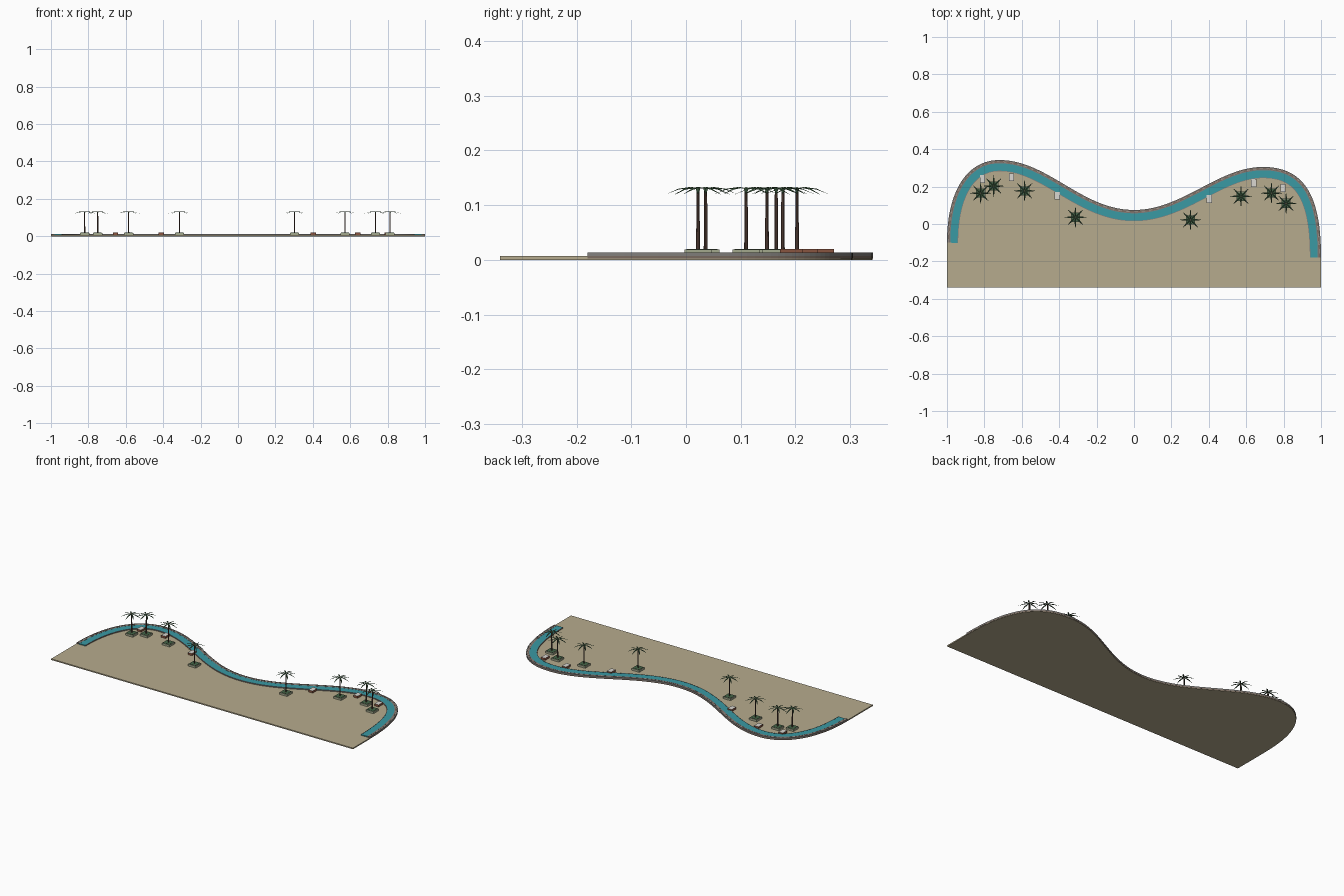
import bpy, bmesh, math
from mathutils import Vector, Matrix
from mathutils.geometry import interpolate_bezier

if "Cube" in bpy.data.objects:
    bpy.data.objects.remove(bpy.data.objects["Cube"], do_unlink=True)


def material(name, r, g, b):
    m = bpy.data.materials.new(name)
    m.use_nodes = True
    m.diffuse_color = (r, g, b, 1)
    m.node_tree.nodes["Principled BSDF"].inputs["Base Color"].default_value = (r, g, b, 1)
    return m


SAND = material("sand", 0.47, 0.41, 0.27)
BLUE = material("lane blue", 0.042, 0.32, 0.37)
KERB = material("kerb grey", 0.23, 0.22, 0.21)
BROWN = material("paving brown", 0.20, 0.15, 0.12)
DASH = material("dash grey", 0.42, 0.38, 0.34)
PALE = material("seat pale grey", 0.70, 0.68, 0.64)
STONE = material("planter stone", 0.37, 0.40, 0.27)
LEAF = material("leaf green", 0.06, 0.13, 0.065)
BARK = material("bark", 0.11, 0.06, 0.045)
WOOD = material("bench wood", 0.25, 0.09, 0.05)


def finish(name, bm, *mats):
    bmesh.ops.recalc_face_normals(bm, faces=bm.faces)
    mesh = bpy.data.meshes.new(name)
    bm.to_mesh(mesh)
    bm.free()
    for m in mats:
        mesh.materials.append(m)
    ob = bpy.data.objects.new(name, mesh)
    bpy.context.collection.objects.link(ob)
    return ob


# Shore line: each knot is (left handle, point, right handle)
knots = [((-1, -0.2), (-1, -0.10), (-1, 0.18)),
         ((-0.89, 0.342), (-0.72, 0.342), (-0.46, 0.342)),
         ((-0.28, 0.075), (0, 0.075), (0.26, 0.075)),
         ((0.45, 0.305), (0.69, 0.305), (0.93, 0.305)),
         ((1, 0.12), (1, -0.18), (1, -0.3))]
shore = []
for a, b in zip(knots, knots[1:]):
    pts = interpolate_bezier(*[Vector((*p, 0)) for p in (a[1], a[2], b[0], b[1])], 40)
    shore += pts if not shore else pts[1:]
inward = []
for i in range(len(shore)):
    t = shore[min(i + 1, len(shore) - 1)] - shore[max(i - 1, 0)]
    inward.append(Vector((t.y, -t.x, 0)).normalized())

# Ground slab, just inside the kerb face
bm = bmesh.new()
edge = [p + n * 0.001 for p, n in zip(shore, inward)]
outline = [Vector((-1, -0.34, 0)), shore[0]] + edge + [shore[-1], Vector((1, -0.34, 0))]
base = bm.faces.new([bm.verts.new(p) for p in outline])
top = bmesh.ops.extrude_face_region(bm, geom=[base])["geom"]
for v in top:
    if isinstance(v, bmesh.types.BMVert):
        v.co.z = 0.007
finish("ground", bm, SAND)


def strip(bm, o0, o1, z0, z1, first=0, last=None):
    """Sweep a box section along the shore between two inward offsets."""
    rings = []
    for p, n in list(zip(shore, inward))[first:last]:
        rings.append([bm.verts.new(p + n * o + Vector((0, 0, z)))
                      for o, z in ((o0, z0), (o1, z0), (o1, z1), (o0, z1))])
    for a, b in zip(rings, rings[1:]):
        for k in range(4):
            j = (k + 1) % 4
            bm.faces.new((a[k], a[j], b[j], b[k]))
    bm.faces.new(rings[0])
    bm.faces.new(rings[-1][::-1])


# Raised promenade in parallel bands
for name, o0, o1, z0, z1, mat in (("foundation", 0, 0.004, 0.002, 0.007, BROWN),
                                  ("outer_kerb", 0, 0.005, 0.007, 0.013, KERB),
                                  ("paving", 0.005, 0.014, 0.006, 0.012, BROWN),
                                  ("middle_kerb", 0.014, 0.018, 0.006, 0.0125, KERB),
                                  ("blue_lane", 0.018, 0.057, 0.006, 0.012, BLUE),
                                  ("inner_kerb", 0.057, 0.060, 0.006, 0.0125, KERB)):
    bm = bmesh.new()
    strip(bm, o0, o1, z0, z1)
    finish(name, bm, mat)

# Dashes along the paving
bm = bmesh.new()
for i in range(0, len(shore) - 2, 2):
    strip(bm, 0.008, 0.011, 0.0118, 0.0128, i, i + 2)
finish("paving_dashes", bm, DASH)


def block(name, x, y, w, d, z0, z1, side, cap):
    """Box whose upward face takes the cap colour."""
    bm = bmesh.new()
    bmesh.ops.create_cube(bm, size=1)
    for v in bm.verts:
        v.co = Vector((x + v.co.x * w, y + v.co.y * d, z1 if v.co.z > 0 else z0))
    bm.normal_update()
    for f in bm.faces:
        f.material_index = int(f.normal.z > 0.9)
    finish(name, bm, side, cap)


def palm(n, x, y):
    block(f"planter_{n}", x, y, 0.050, 0.050, 0.006, 0.0185, STONE, STONE)
    block(f"planting_{n}", x, y, 0.043, 0.043, 0.018, 0.020, LEAF, LEAF)
    # Trunk
    bm = bmesh.new()
    bmesh.ops.create_cone(bm, cap_ends=True, segments=8, radius1=0.0036, radius2=0.0026,
                          depth=0.113, matrix=Matrix.Translation((x, y, 0.0755)))
    finish(f"trunk_{n}", bm, BARK)
    # Arching fronds with a folded midrib
    bm = bmesh.new()
    section = ((0.0, 0.131, 0.0015), (0.016, 0.133, 0.0042), (0.036, 0.130, 0.0038), (0.058, 0.120, 0.0004))
    for k in range(8):
        turn = Matrix.Translation((x, y, 0)) @ Matrix.Rotation(math.tau * k / 8, 4, "Z")
        rows = [[bm.verts.new(turn @ Vector((r, s * w, z - abs(s) * w * 0.4))) for s in (-1, 0, 1)]
                for r, z, w in section]
        for a, b in zip(rows, rows[1:]):
            for j in range(2):
                bm.faces.new((a[j], a[j + 1], b[j + 1], b[j]))
    finish(f"fronds_{n}", bm, LEAF)


palms = [(-0.82, 0.165), (-0.75, 0.203), (-0.585, 0.177), (-0.313, 0.036),
         (0.302, 0.022), (0.572, 0.148), (0.735, 0.165), (0.813, 0.11)]
for n, (x, y) in enumerate(palms):
    palm(n, x, y)

# Benches: wooden sides under a pale seat
benches = [(-0.81, 0.240), (-0.655, 0.250), (-0.41, 0.151),
           (0.402, 0.134), (0.64, 0.219), (0.797, 0.193)]
for n, (x, y) in enumerate(benches):
    block(f"bench_{n}", x, y, 0.028, 0.042, 0.006, 0.0195, WOOD, PALE)
